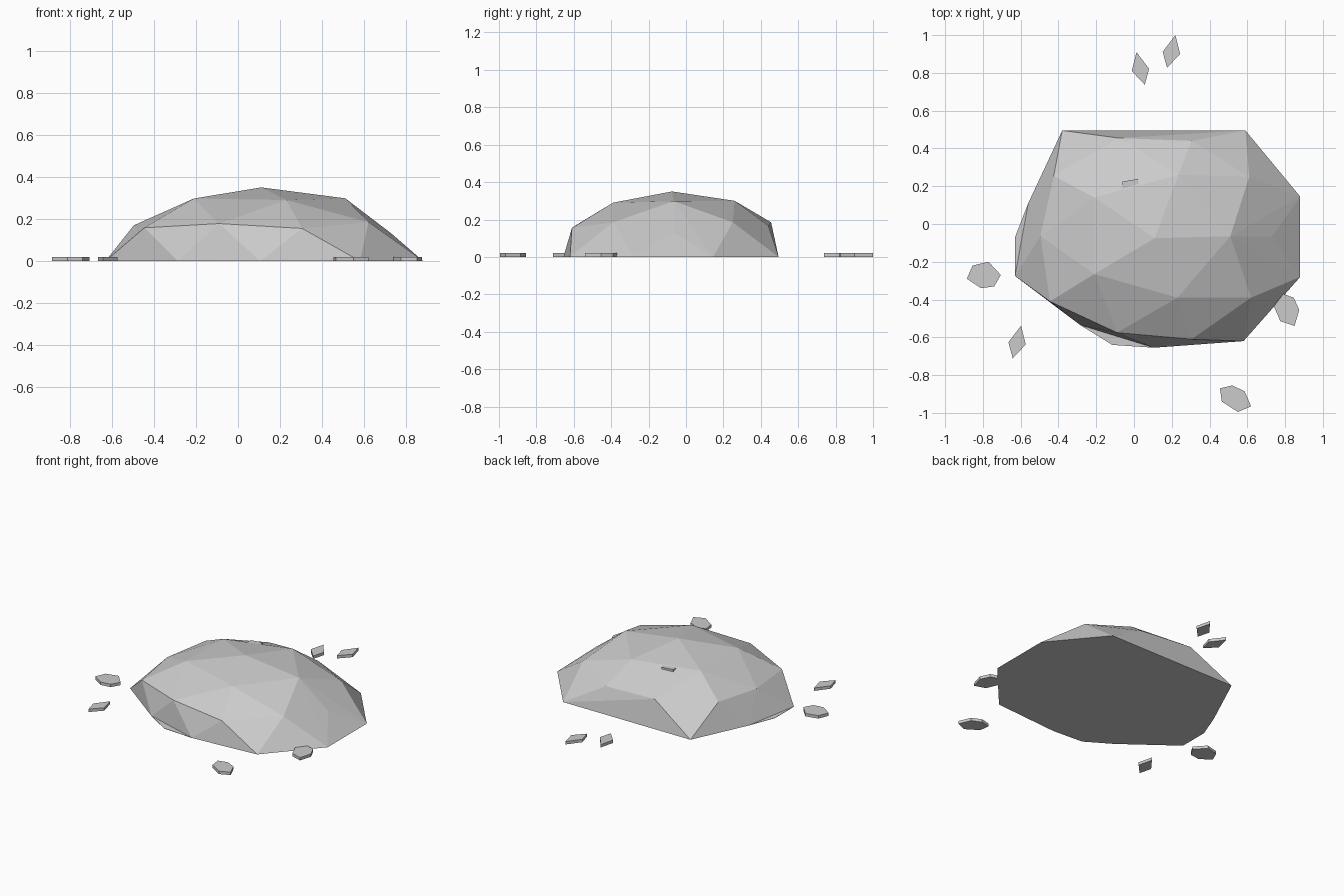
import bpy, bmesh

grey = bpy.data.materials.new("stone_grey")
grey.diffuse_color = (0.6, 0.6, 0.6, 1)


def finish(name, bm):
    bmesh.ops.recalc_face_normals(bm, faces=bm.faces)
    mesh = bpy.data.meshes.new(name)
    bm.to_mesh(mesh)
    bm.free()
    mesh.materials.append(grey)
    obj = bpy.data.objects.new(name, mesh)
    bpy.context.collection.objects.link(obj)
    return obj


def slab(name, outline, z, thick):
    """Flat chip: outline extruded upwards."""
    bm = bmesh.new()
    face = bm.faces.new([bm.verts.new((x, y, z)) for x, y in outline])
    top = bmesh.ops.extrude_face_region(bm, geom=[face])
    verts = [v for v in top["geom"] if isinstance(v, bmesh.types.BMVert)]
    bmesh.ops.translate(bm, verts=verts, vec=(0, 0, thick))
    return finish(name, bm)


# Main boulder: faceted dome, hull of a crown, two rings and the footprint
crown = [(0.11, -0.075, 0.35),
         (-0.21, 0.14, 0.295), (0.235, 0.26, 0.30), (0.51, -0.065, 0.298),
         (0.23, -0.39, 0.29), (-0.21, -0.265, 0.297)]
shoulder = [(-0.425, 0.255, 0.18), (-0.08, 0.455, 0.185), (0.305, 0.44, 0.165),
            (0.61, 0.25, 0.185), (0.73, -0.065, 0.13), (0.62, -0.39, 0.185),
            (0.305, -0.61, 0.155), (-0.09, -0.575, 0.178),
            (-0.445, -0.41, 0.158), (-0.495, -0.065, 0.17)]
foot = [(-0.38, 0.495), (0.59, 0.495), (0.88, 0.145), (0.88, -0.28),
        (0.58, -0.62), (0.105, -0.655), (-0.285, -0.535),
        (-0.63, -0.275), (-0.56, 0.11)]
bm = bmesh.new()
for p in crown + shoulder + [(x, y, 0) for x, y in foot]:
    bm.verts.new(p)
bmesh.ops.convex_hull(bm, input=bm.verts)
finish("boulder", bm)

# Thin flat skirts where the footprint spreads beyond the dome
slab("front_skirt", [(-0.285, -0.535), (-0.115, -0.64), (0.105, -0.655)], 0, 0.002)
slab("left_skirt", [(-0.63, -0.275), (-0.63, -0.07), (-0.56, 0.11)], 0, 0.002)

# Diamond shards (the first one is the mirrored shape)
diamond = [(0.022, 0.09), (0.047, -0.01), (-0.022, -0.083), (-0.045, 0.002)]
for i, (cx, cy, side) in enumerate([(0.035, 0.82, -1), (0.197, 0.91, 1), (-0.62, -0.628, 1)]):
    slab(f"shard_{i + 1}", [(cx + side * x, cy + y) for x, y in diamond], 0, 0.02)

# Six-sided chips
chips = [
    [(-0.77, -0.20), (-0.705, -0.27), (-0.74, -0.33), (-0.81, -0.34), (-0.885, -0.29), (-0.855, -0.22)],
    [(0.455, -0.87), (0.52, -0.855), (0.585, -0.885), (0.62, -0.965), (0.55, -0.995), (0.465, -0.94)],
    [(0.79, -0.37), (0.845, -0.39), (0.875, -0.455), (0.85, -0.54), (0.775, -0.515), (0.74, -0.435)]]
for i, outline in enumerate(chips):
    slab(f"chip_{i + 1}", outline, 0, 0.02)

# Chip mostly buried in the back slope
slab("buried_chip", [(-0.06, 0.225), (0.02, 0.238), (0.025, 0.22), (0.0, 0.10), (-0.06, 0.12)], 0.274, 0.02)
